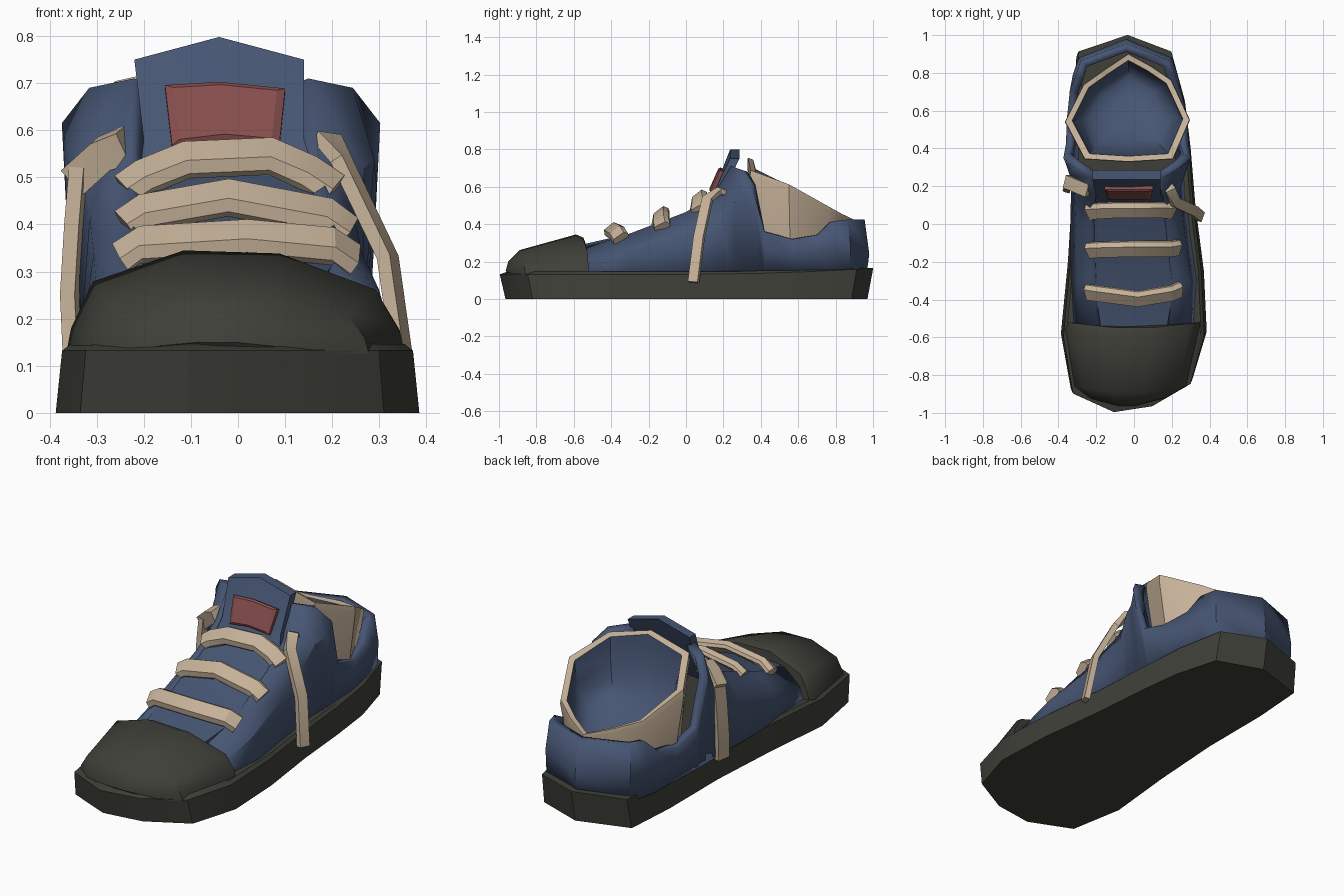
import bpy, bmesh, math
from mathutils import Vector

if "Cube" in bpy.data.objects:
    bpy.data.objects.remove(bpy.data.objects["Cube"])


def material(name, rgb):
    m = bpy.data.materials.new(name)
    m.diffuse_color = (*rgb, 1)
    m.use_nodes = True
    m.node_tree.nodes["Principled BSDF"].inputs["Base Color"].default_value = m.diffuse_color
    return m


BLUE = material("blue_canvas", (0.062, 0.092, 0.172))
BEIGE = material("beige_lining", (0.56, 0.44, 0.315))
DARK = material("dark_rubber", (0.05, 0.05, 0.041))
RED = material("red_patch", (0.24, 0.075, 0.072))


def build(name, verts, faces, mats, rule=None, recalc=True, angle=28, solid=0):
    me = bpy.data.meshes.new(name)
    me.from_pydata([tuple(v) for v in verts], [], faces)
    ob = bpy.data.objects.new(name, me)
    bpy.context.collection.objects.link(ob)
    for m in mats:
        me.materials.append(m)
    if rule:
        for p in me.polygons:
            p.material_index = rule(p.index)
    if recalc:
        bm = bmesh.new()
        bm.from_mesh(me)
        bmesh.ops.recalc_face_normals(bm, faces=bm.faces)
        bm.to_mesh(me)
        bm.free()
    if solid:
        mod = ob.modifiers.new("thickness", 'SOLIDIFY')
        mod.thickness = solid
        mod.offset = -1
    bpy.ops.object.select_all(action='DESELECT')
    ob.select_set(True)
    bpy.context.view_layer.objects.active = ob
    bpy.ops.object.shade_smooth_by_angle(angle=math.radians(angle))
    return ob


def loft(name, rings, mats, closed=True, caps=True, **kw):
    """Skin equal-length rings; closed joins each ring end to start."""
    n = len(rings[0])
    verts = [v for r in rings for v in r]
    faces = []
    for i in range(len(rings) - 1):
        for j in range(n if closed else n - 1):
            k = (j + 1) % n
            faces.append((i * n + j, i * n + k, (i + 1) * n + k, (i + 1) * n + j))
    if caps:
        faces.append(tuple(range(n))[::-1])
        faces.append(tuple(range(len(verts) - n, len(verts))))
    return build(name, verts, faces, mats, **kw)


BOX = ((-1, -1), (1, -1), (1, 1), (-1, 1))
CHAMFERED = ((-.9, -1), (.9, -1), (1, -.2), (.7, 1), (-.7, 1), (-1, -.2))


def strap(name, path, side, w, h, mat, shape=BOX):
    """Strip with a small polygon section swept along a path."""
    pts = [Vector(p) for p in path]
    rings = []
    for i, p in enumerate(pts):
        t = (pts[min(i + 1, len(pts) - 1)] - pts[max(i - 1, 0)]).normalized()
        s = Vector(side)
        s = (s - t * s.dot(t)).normalized()
        u = t.cross(s)
        rings.append([p + s * a * w / 2 + u * b * h / 2 for a, b in shape])
    return loft(name, rings, [mat])


# Sole: outline flared at toe and heel, with a small upper lip
outline = [(-.11, -.965), (.1, -.935), (.31, -.82), (.385, -.57), (.37, -.25), (.325, .1),
           (.30, .4), (.27, .65), (.205, .885), (-.035, .97), (-.305, .885), (-.325, .6),
           (-.325, .2), (-.35, -.2), (-.387, -.58), (-.335, -.87)]


def sole_ring(sx, sy, z, lift):
    return [(x * sx, y * sy, z + lift * max(0, y) ** 2) for x, y in outline]


loft("sole", [sole_ring(1, 1, 0, 0), sole_ring(.965, 1.032, .132, .035),
              sole_ring(.92, .99, .146, .022)], [DARK])

# Toe cap: arched sections growing from the tip
caps = []
for y, w, h, s in ((-.975, .15, .15, -.04), (-.962, .20, .20, -.035), (-.90, .298, .262, -.02),
                   (-.60, .357, .345, -.008), (-.56, .354, .328, 0)):
    k = h - .125
    caps.append([(w * a + s, y + .04 * abs(a), .125 + k * b) for a, b in
                 ((-1, 0), (-.97, .25), (-.84, .70), (-.3, 1), (.27, .97), (.84, .62), (.97, .25), (1, 0))])
loft("toe_cap", caps, [DARK], angle=45)

# Side panels and heel counter: one wall, each station is bottom, middle, top
half = [
    ((.32, -.57, .13), (.29, -.57, .19), (.19, -.57, .265)),
    ((.335, -.30, .13), (.30, -.30, .26), (.215, -.30, .35)),
    ((.315, 0, .13), (.285, 0, .34), (.21, 0, .465)),
    ((.30, .17, .13), (.28, .18, .42), (.20, .15, .56)),
    ((.30, .26, .13), (.305, .26, .52), (.185, .24, .71)),
    ((.30, .32, .13), (.325, .32, .54), (.28, .30, .69)),
    ((.30, .38, .13), (.33, .37, .48), (.338, .35, .615)),
    ((.295, .42, .13), (.32, .42, .27), (.325, .42, .36)),
    ((.29, .57, .13), (.312, .57, .24), (.318, .57, .32)),
    ((.28, .70, .13), (.295, .70, .25), (.293, .71, .345)),
    ((.265, .79, .13), (.278, .79, .28), (.265, .78, .415)),
    ((.24, .88, .13), (.247, .88, .28), (.235, .865, .425)),
]


def skewed(p, sign):
    lean = .036 * min(1, max(0, (p[1] + .3) / .5)) + .01 * (p[1] > .68)
    return (sign * p[0] - lean, p[1], p[2])


heel = ((-.04, .965, .13), (-.04, .98, .24), (-.04, .955, .425))
wall = [[skewed(p, -1) for p in s] for s in half] + [heel] + \
       [[skewed(p, 1) for p in s] for s in reversed(half)]
loft("upper", wall, [BLUE], closed=False, caps=False, recalc=False, solid=.045)

# Tongue: slab under the laces rising to a pointed top
rings = []
for y, z, w, c in ((-.58, .28, .17, 0), (-.3, .345, .215, 0), (-.02, .45, .205, -.01),
                   (.10, .505, .19, -.02), (.155, .59, .17, -.03), (.235, .76, .18, -.04)):
    peak = .048 if z > .7 else .015
    t = (.05, -.01) if z > .55 else (.03, -.05)
    rings.append([(c - w, y, z - .01), (c, y, z - .01 + peak), (c + w, y, z - .01),
                  (c + w, y + t[0], z + t[1]), (c, y + t[0], z + t[1] + peak),
                  (c - w, y + t[0], z + t[1])])
loft("tongue", rings, [BLUE])

# Red patch on the tongue with a chamfered edge
patch = [(-.155, .196, .69), (-.04, .196, .697), (.10, .196, .683),
         (.088, .142, .565), (-.03, .142, .575), (-.14, .142, .562)]
mid = Vector((-.025, .169, .63))
out = Vector((0, -.9, .42))


def patch_ring(scale, push):
    return [mid + (Vector(p) - mid) * scale + out * push for p in patch]


loft("tongue_patch", [patch_ring(1, -.025), patch_ring(1, .014), patch_ring(.86, .022)],
     [RED], angle=15)

# Collar: padded lining outside and rim, blue dished inside
rim = [(-.03, .905, .42), (.09, .84, .45), (.20, .765, .49), (.30, .55, .605), (.21, .34, .68),
       (-.03, .325, .745), (-.265, .34, .695), (-.37, .54, .605), (-.27, .74, .49), (-.15, .825, .45)]


def collar_ring(scale, f, floor=.23):
    return [(-.03 + (x + .03) * scale, .6 + (y - .6) * scale, floor + (z - floor) * f)
            for x, y, z in rim]


def dish_ring(scale, depth):
    return [(-.03 + (x + .03) * scale, .6 + (y - .6) * scale, .57 + (z - .57) * scale - depth)
            for x, y, z in rim]


collar = [collar_ring(.84, 0, .16), collar_ring(.89, .3), collar_ring(.99, .94),
          collar_ring(.98, 1.02), collar_ring(.875, 1.0), dish_ring(.865, .03), dish_ring(.82, .10),
          dish_ring(.74, .165), dish_ring(.58, .215), dish_ring(.3, .24), dish_ring(.08, .245)]
n = len(rim)
loft("collar", collar, [BEIGE, BLUE],
     rule=lambda i: 1 if i >= 4 * n and i != (len(collar) - 1) * n else 0, angle=45)

# Crossing laces
slope = (0, .78, .62)
lace_paths = {
    "front_lace": [(-.248, -.365, .33), (-.205, -.37, .36), (.02, -.40, .374), (.20, -.37, .357), (.245, -.35, .325)],
    "middle_lace": [(-.24, -.145, .40), (-.20, -.14, .428), (-.02, -.135, .46), (.19, -.135, .42), (.235, -.13, .385)],
    "rear_lace": [(-.24, .06, .475), (-.20, .065, .503), (-.11, .07, .54), (.07, .07, .548), (.15, .07, .512), (.205, .065, .475)],
}
for name, path in lace_paths.items():
    strap(name, path, slope, .095, .042, BEIGE, CHAMFERED)

# Loose lace ends hanging down each side
strap("right_lace_end", [(.175, .215, .55), (.192, .18, .58), (.22, .115, .535), (.318, .07, .33), (.352, .04, .09)],
      (.35, 1, 0), .055, .03, BEIGE)
strap("left_lace_loop", [(-.235, .18, .57), (-.285, .20, .55), (-.345, .225, .495)],
      (.35, 1, .3), .07, .07, BEIGE)
strap("left_lace_end", [(-.335, .215, .52), (-.345, .212, .40), (-.354, .21, .25), (-.348, .20, .12)],
      (.25, 1, 0), .07, .032, BEIGE)
